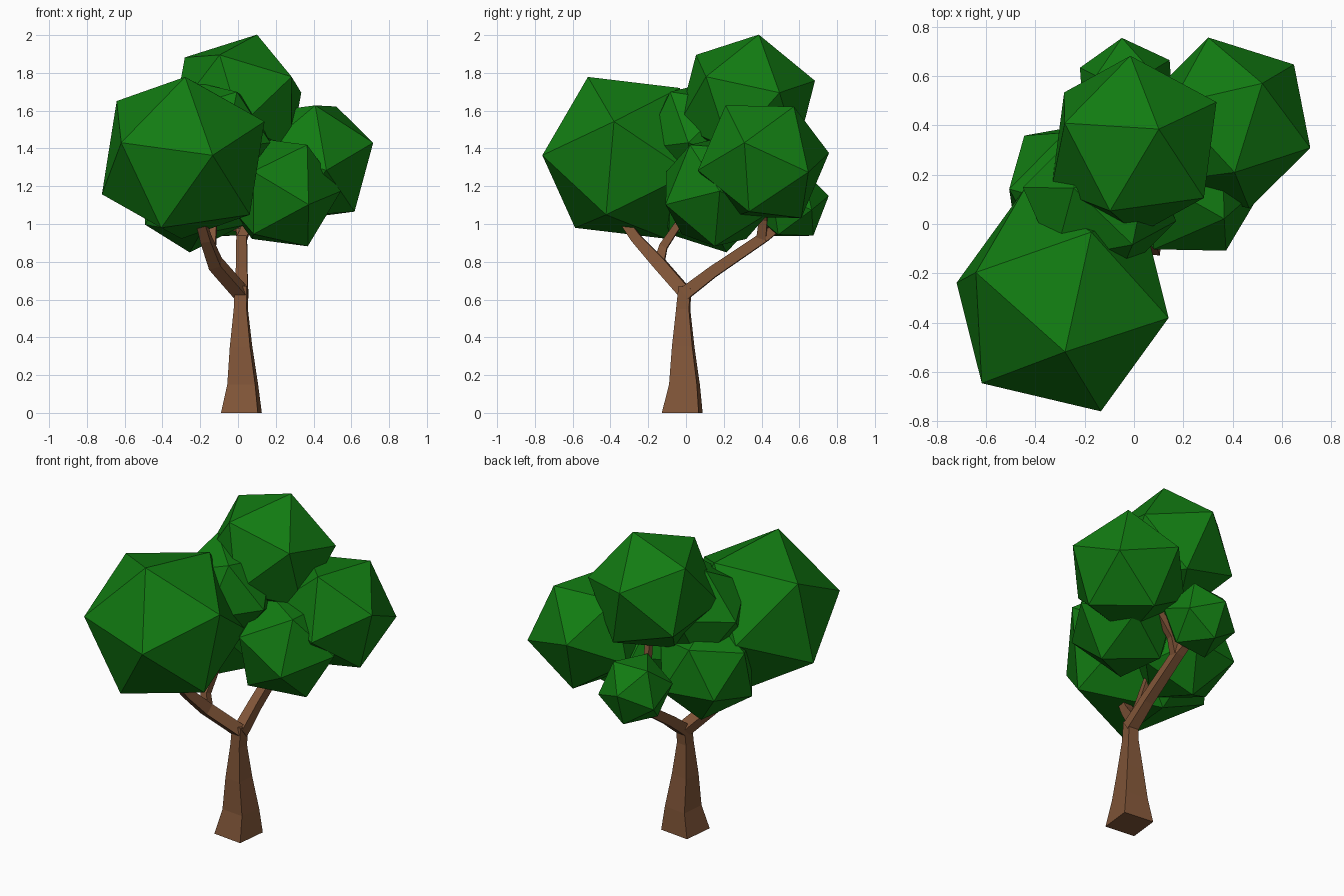
import bpy, bmesh
from mathutils import Vector, Matrix

if "Cube" in bpy.data.objects:
    bpy.data.objects.remove(bpy.data.objects["Cube"])


def material(name, rgb):
    m = bpy.data.materials.new(name)
    m.diffuse_color = (*rgb, 1)
    m.use_nodes = True
    m.node_tree.nodes["Principled BSDF"].inputs["Base Color"].default_value = m.diffuse_color
    return m


GREEN = material("leaf green", (0.006, 0.2, 0.006))
BROWN = material("bark brown", (0.22, 0.092, 0.04))


def finish(bm, name, mat):
    bmesh.ops.recalc_face_normals(bm, faces=bm.faces)
    me = bpy.data.meshes.new(name)
    bm.to_mesh(me)
    bm.free()
    me.materials.append(mat)
    ob = bpy.data.objects.new(name, me)
    bpy.context.collection.objects.link(ob)


def frame(a, b):
    """Axes with the first along a and the second towards b."""
    a = Vector(a).normalized()
    n = a.cross(Vector(b)).normalized()
    return Matrix((a, n.cross(a), n)).transposed()


def foliage(name, centre, radius, corner, neighbour):
    """Icosahedron turned so two adjoining corners point the given ways."""
    bm = bmesh.new()
    bmesh.ops.create_icosphere(bm, subdivisions=1, radius=radius)
    bm.edges.ensure_lookup_table()
    v, w = bm.edges[0].verts
    c = Vector(centre)
    target = frame(Vector(corner) - c, Vector(neighbour) - c)
    rot = target @ frame(v.co, w.co).transposed()
    for p in bm.verts:
        p.co = rot @ p.co + c
    finish(bm, name, GREEN)


def limb(name, points):
    """Four-sided tapered tube through (x, y, z, half width) points."""
    bm = bmesh.new()
    pts = [Vector(p[:3]) for p in points]
    rings = []
    for i, p in enumerate(pts):
        t = (pts[min(i + 1, len(pts) - 1)] - pts[max(i - 1, 0)]).normalized()
        if i == 0 and abs(p.z) < 0.01:
            t = Vector((0, 0, 1))          # flat foot on the ground
        u = Vector((1, -0.11, 0))
        u = (u - t * u.dot(t)).normalized()
        v = t.cross(u)
        h = points[i][3]
        rings.append([bm.verts.new(p + (u * a + v * b) * h)
                      for a, b in ((-1, -1), (1, -1), (1, 1), (-1, 1))])
    for r, s in zip(rings, rings[1:]):
        for k in range(4):
            j = (k + 1) % 4
            bm.faces.new((r[k], r[j], s[j], s[k]))
    bm.faces.new(rings[0][::-1])
    bm.faces.new(rings[-1])
    finish(bm, name, BROWN)


# Trunk and branches
limb("trunk", [(.018, -.02, 0, .098), (.025, -.008, .15, .074), (.016, -.015, .35, .054),
               (.015, -.015, .55, .034), (.018, -.005, .67, .032)])
limb("front_branch", [(.02, 0, .63, .034), (-.12, -.14, .79, .034),
                      (-.17, -.26, .92, .027), (-.21, -.36, 1.06, .022)])
limb("front_fork", [(-.12, -.14, .80, .026), (-.14, -.12, .88, .022), (-.13, -.04, 1.0, .018),
                    (-.16, .05, 1.12, .016)])
limb("back_branch", [(.02, -.01, .63, .034), (.02, .14, .745, .030), (.02, .42, .935, .027),
                     (.0, .52, 1.01, .02)])
limb("back_fork_right", [(.02, .40, .92, .026), (.06, .41, 1.03, .022), (.22, .41, 1.22, .018)])
limb("back_fork_top", [(.0, .46, .97, .022), (-.02, .42, 1.15, .018), (0, .36, 1.4, .016)])

# Foliage clumps
foliage("foliage_front_left", (-.29, -.31, 1.35), .477, (-.28, -.52, 1.78), (.14, -.38, 1.54))
foliage("foliage_top", (0, .32, 1.64), .382, (.10, .385, 2.0), (-.28, .41, 1.885))
foliage("foliage_right", (.385, .41, 1.33), .36, (.52, .57, 1.62), (.405, .205, 1.62))
foliage("foliage_front_right", (.22, .17, 1.17), .325, (.38, -.12, 1.10), (.37, .015, 1.42))
foliage("foliage_back_left", (-.24, .14, 1.15), .31, (-.465, .38, 1.065), (-.52, .17, 1.29))
foliage("foliage_back_small", (-.03, .545, 1.11), .215, (-.05, .765, 1.15), (.146, .70, 1.08))
foliage("foliage_middle", (-.14, .08, 1.46), .32, (-.25, .15, 1.77), (-.02, -.07, 1.70))
